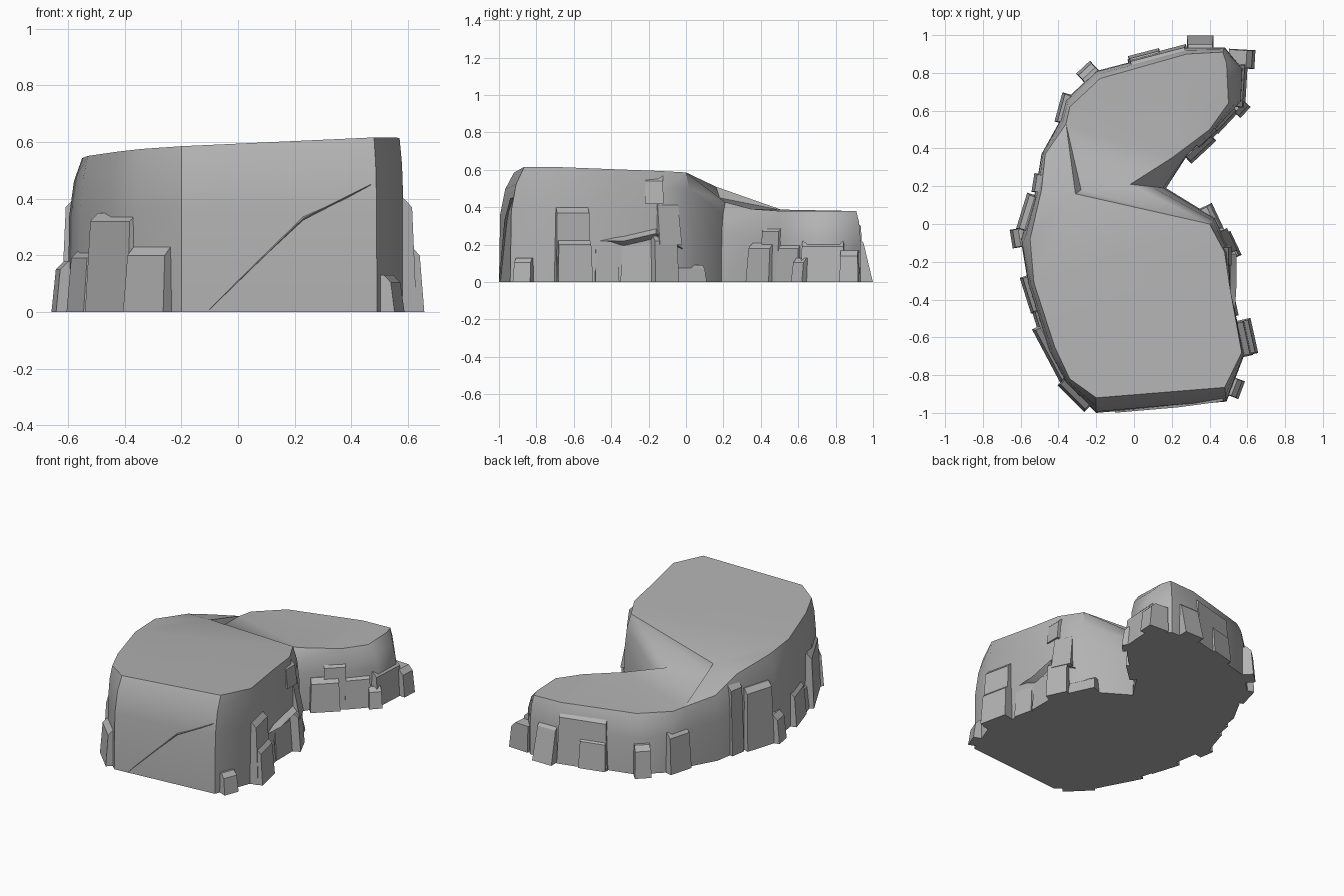
import bpy, bmesh, math
from mathutils import Vector

cube = bpy.data.objects.get("Cube")
if cube:
    bpy.data.objects.remove(cube)

stone = bpy.data.materials.new("grey_stone")
stone.use_nodes = True
grey = (.45, .45, .45, 1)
stone.diffuse_color = grey
stone.node_tree.nodes["Principled BSDF"].inputs["Base Color"].default_value = grey

# Plan of the cliff: foot x, y and matching rim x, y, anticlockwise from front
outline = [
    (-.2, -1, -.2, -.92), (.49, -.94, .48, -.865), (.585, -.69, .57, -.68),
    (.51, -.35, .51, -.35), (.51, -.14, .48, -.15), (.43, .03, .4, 0),
    (.17, .19, -.02, .21), (.28, .36, .2, .35), (.42, .49, .4, .5),
    (.57, .65, .5, .64), (.58, .82, .49, .85), (.48, .935, .47, .91),
    (.28, .935, .28, .9), (-.2, .81, -.18, .77), (-.36, .66, -.34, .62),
    (-.39, .55, -.36, .53), (-.49, .37, -.47, .37), (-.52, .18, -.49, .18),
    (-.6, -.08, -.55, -.08), (-.56, -.32, -.53, -.31),
    (-.45, -.67, -.42, -.65), (-.36, -.84, -.34, -.82)]
feet = [Vector(p[:2]) for p in outline]
RIM, INLET, LOBE_START, LOBE_END, SLOPE_END = 5, 6, 7, 15, 16
DROP = {INLET: .07, LOBE_START: .05}


def rim_height(x, y):
    """High plateau in front, ramp, then low plateau behind."""
    high = .567 + .048 * x - .03 * y
    t = min(max((y - .06) / .43, 0), 1)
    return high + (.38 - high) * t


def make_object(name, bm, angle=20):
    bmesh.ops.recalc_face_normals(bm, faces=bm.faces)
    mesh = bpy.data.meshes.new(name)
    bm.to_mesh(mesh)
    bm.free()
    mesh.materials.append(stone)
    obj = bpy.data.objects.new(name, mesh)
    bpy.context.collection.objects.link(obj)
    bpy.ops.object.select_all(action='DESELECT')
    obj.select_set(True)
    bpy.context.view_layer.objects.active = obj
    bpy.ops.object.shade_smooth_by_angle(angle=math.radians(angle))


# Cliff body: stacked rings with a rounded shoulder and a creased top
def build_body():
    bm = bmesh.new()
    rings = []
    for up, inward in ((0, 0), (.62, .08), (.85, .42), (1, 1)):
        ring = []
        for i, (fx, fy, tx, ty) in enumerate(outline):
            z = rim_height(tx, ty) - DROP.get(i, 0)
            ring.append(bm.verts.new((fx + (tx - fx) * inward,
                                      fy + (ty - fy) * inward, z * up)))
        rings.append(ring)
    n = len(outline)
    for low, high in zip(rings, rings[1:]):
        for i in range(n):
            j = (i + 1) % n
            bm.faces.new((low[i], low[j], high[j], high[i]))
    bm.faces.new(rings[0][::-1])
    top = rings[-1]
    valley = bm.verts.new((-.28, .18, .45))
    crest = bm.verts.new((-.31, .16, .51))
    lobe_edge = top[LOBE_END]
    caps = [
        # High plateau, its rear cliff, the side ramp and the low lobe
        bm.faces.new(top[:RIM + 1] + [crest] + top[SLOPE_END + 1:]),
        bm.faces.new((top[RIM], top[INLET], valley)),
        bm.faces.new((top[RIM], valley, crest)),
        bm.faces.new((valley, lobe_edge, crest)),
        bm.faces.new((crest, lobe_edge, top[SLOPE_END], top[SLOPE_END + 1])),
        bm.faces.new((valley, top[INLET], top[LOBE_START], lobe_edge)),
        bm.faces.new(top[LOBE_START:LOBE_END + 1])]
    bmesh.ops.triangulate(bm, faces=caps)
    make_object("cliff_body", bm, 40)


def wall_direction(p):
    """Outward direction of the outline edge closest to p."""
    best = None
    for a, b in zip(feet, feet[1:] + feet[:1]):
        edge = b - a
        t = min(max((p - a).dot(edge) / edge.length_squared, 0), 1)
        gap = (a + edge * t - p).length
        if best is None or gap < best[0]:
            best = (gap, Vector((edge.y, -edge.x)).normalized())
    return best[1]


# Rock slab leaning on the wall: x, y mark the centre of its outer face
def slab(name, x, y, width, top, bottom=0, lean=.015):
    p = Vector((x, y))
    out = wall_direction(p)
    side = Vector((-out.y, out.x))
    chamfer = min(.03, (top - bottom) * .2)
    depth = .14
    profile = [(0, bottom), (-lean, top - chamfer),
               (-lean - chamfer, top), (-depth, top), (-depth, bottom)]
    bm = bmesh.new()
    ends = []
    for s in (-1, 1):
        ring = []
        for d, z in profile:
            shrink = 1 - .08 * (z - bottom) / (top - bottom)
            q = p + out * d + side * (s * width / 2 * shrink)
            ring.append(bm.verts.new((q.x, q.y, z)))
        ends.append(ring)
    a, b = ends
    for i in range(len(a)):
        j = (i + 1) % len(a)
        bm.faces.new((a[i], a[j], b[j], b[i]))
    bm.faces.new(a)
    bm.faces.new(b[::-1])
    make_object(name, bm)


build_body()

groups = {
    "front_slab": [(-.335, -.925, .2, .23), (-.465, -.7, .32, .35)],
    "right_slab": [
        (.61, -.6, .19, .4), (.637, -.59, .19, .23), (.57, -.88, .1, .13),
        (.54, -.42, .13, .22), (.525, -.25, .2, .23), (.54, -.1, .14, .25),
        (.515, -.17, .1, .57, .42), (.52, -.08, .13, .44, .2, .04),
        (.45, .03, .18, .09)],
    "left_slab": [
        (-.575, -.38, .2, .22), (-.65, -.08, .1, .18), (-.595, .07, .2, .4),
        (-.535, .22, .1, .45), (-.51, -.56, .2, .17)],
    "back_slab": [
        (-.4, .62, .16, .26), (-.27, .83, .1, .2), (.05, .91, .17, .2),
        (.12, .912, .32, .33), (.35, .999, .14, .24, 0, .05)],
    "lobe_slab": [
        (.64, .87, .1, .17), (.595, .73, .24, .22), (.59, .59, .08, .13),
        (.37, .38, .18, .21), (.4, .44, .14, .3), (.5, .535, .16, .21)]}
for name, slabs in groups.items():
    for k, spec in enumerate(slabs):
        slab(f"{name}_{k + 1}", *spec)


# Overhanging crack lip: lower edge sinks into the wall, upper edge stands out
def crack(name, points, width, out):
    bm = bmesh.new()
    rows = []
    for i, p in enumerate(points):
        w = width if 0 < i < len(points) - 1 else width / 5
        p, up = Vector(p), Vector((0, 0, w))
        rows.append([bm.verts.new(q) for q in
                     (p - up - out * .02, p + out * .012, p + up - out * .02)])
    for a, b in zip(rows, rows[1:]):
        for i in range(3):
            j = (i + 1) % 3
            bm.faces.new((a[i], a[j], b[j], b[i]))
    bm.faces.new(rows[0])
    bm.faces.new(rows[-1][::-1])
    make_object(name, bm)


crack("front_crack", [(-.1, -.987, .01), (.23, -.959, .33), (.47, -.927, .45)],
      .014, Vector((0, -1, 0)))
crack("right_ledge", [(.52, -.5, .22), (.53, -.33, .22), (.53, -.16, .26),
                      (.46, -.02, .18)], .025, Vector((1, 0, 0)))
